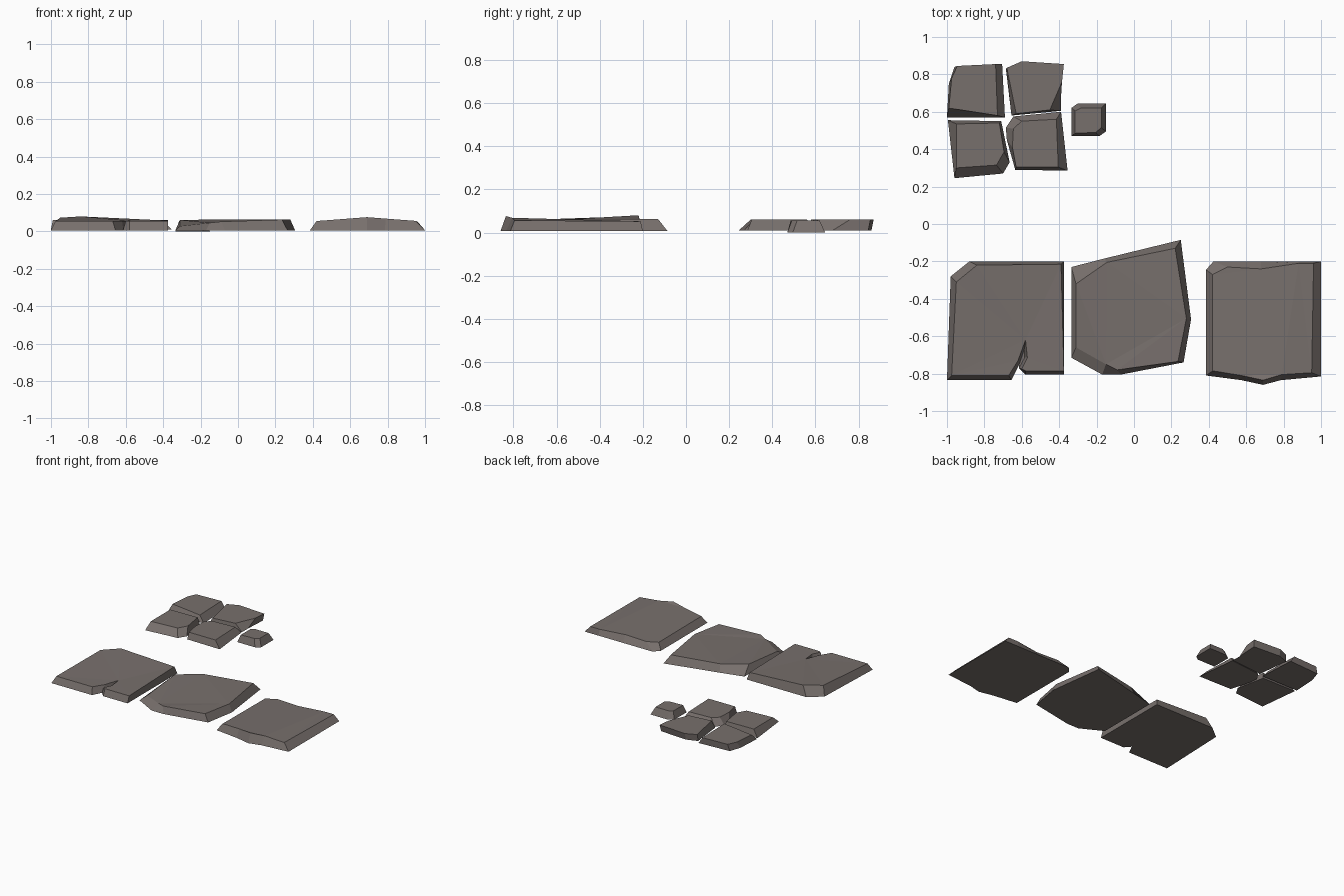
import bpy, bmesh, math

stone = bpy.data.materials.new("warm_grey_stone")
stone.diffuse_color = (0.185, 0.160, 0.150, 1)


def slab(name, corners, height, floor=0.006):
    """Chamfered stone: each corner is (base x, base y, top x, top y); height(x, y) shapes the top."""
    bm = bmesh.new()
    low = [bm.verts.new((c[0], c[1], floor)) for c in corners]
    top = [bm.verts.new((c[2], c[3], height(c[2], c[3]))) for c in corners]
    n = len(corners)
    for i in range(n):
        j = (i + 1) % n
        bm.faces.new((low[i], low[j], top[j], top[i]))
    caps = [bm.faces.new(top), bm.faces.new(low[::-1])]
    bmesh.ops.triangulate(bm, faces=caps)
    bmesh.ops.recalc_face_normals(bm, faces=bm.faces)
    mesh = bpy.data.meshes.new(name)
    bm.to_mesh(mesh)
    bm.free()
    mesh.materials.append(stone)
    obj = bpy.data.objects.new(name, mesh)
    bpy.context.collection.objects.link(obj)
    return obj


def bump(base, amount, cx, cy, radius):
    """Top surface at one level, rising or sinking towards one point."""
    return lambda x, y: base + amount * max(0, 1 - math.hypot(x - cx, y - cy) / radius)


# large slab with a crack in its front edge
slab("cracked_slab", [
    (-.98, -.28, -.95, -.31), (-.88, -.20, -.84, -.22), (-.375, -.20, -.39, -.215),
    (-.375, -.805, -.375, -.785), (-.58, -.805, -.58, -.785), (-.615, -.77, -.60, -.775),
    (-.585, -.715, -.57, -.715), (-.587, -.67, -.58, -.62), (-.613, -.75, -.62, -.73),
    (-.655, -.835, -.67, -.81), (-1, -.835, -.975, -.81)],
    bump(.056, .024, -.84, -.22, .5))

# large angular slab, sinking to its front left corner
slab("angular_slab", [
    (-.335, -.23, -.31, -.32), (-.16, -.185, -.145, -.205), (.25, -.085, .22, -.13),
    (.305, -.51, .28, -.505), (.265, -.74, .235, -.735), (-.07, -.805, -.09, -.78),
    (-.17, -.805, -.15, -.75), (-.335, -.715, -.31, -.66)],
    bump(.063, -.035, -.31, -.66, .36))

# large slab with a raised front edge
slab("peaked_slab", [
    (.385, -.245, .42, -.27), (.425, -.20, .50, -.23), (.68, -.20, .68, -.24),
    (.88, -.20, .88, -.21), (1, -.20, .96, -.21), (1, -.815, .95, -.795),
    (.785, -.835, .79, -.805), (.69, -.86, .69, -.835), (.575, -.835, .575, -.81),
    (.385, -.81, .42, -.785)],
    bump(.052, .024, .69, -.835, .32))

# cluster of four small cobbles and one pebble
level = bump(.06, 0, 0, 0, 1)
slab("cobble_back_left", [
    (-.99, .75, -.975, .78), (-.96, .84, -.945, .845), (-.705, .855, -.74, .855),
    (-.69, .57, -.73, .58), (-1, .57, -.99, .62)], level, .01)
slab("cobble_back_right", [
    (-.685, .83, -.68, .835), (-.60, .86, -.60, .87), (-.38, .845, -.375, .855),
    (-.39, .68, -.385, .76), (-.39, .605, -.45, .61), (-.655, .58, -.63, .59)], level, .01)
slab("cobble_front_left", [
    (-.995, .555, -.95, .535), (-.71, .55, -.72, .54), (-.665, .33, -.695, .385),
    (-.70, .27, -.735, .315), (-.96, .245, -.95, .30)], level, .01)
slab("cobble_front_right", [
    (-.685, .515, -.645, .51), (-.645, .575, -.60, .55), (-.39, .60, -.415, .56),
    (-.355, .285, -.405, .305), (-.635, .29, -.63, .305), (-.68, .45, -.65, .41)], level, .01)
slab("pebble", [
    (-.335, .62, -.315, .605), (-.30, .645, -.285, .62), (-.15, .645, -.175, .62),
    (-.15, .495, -.175, .515), (-.185, .47, -.205, .49), (-.335, .47, -.315, .485)],
    bump(.055, 0, 0, 0, 1), 0)
